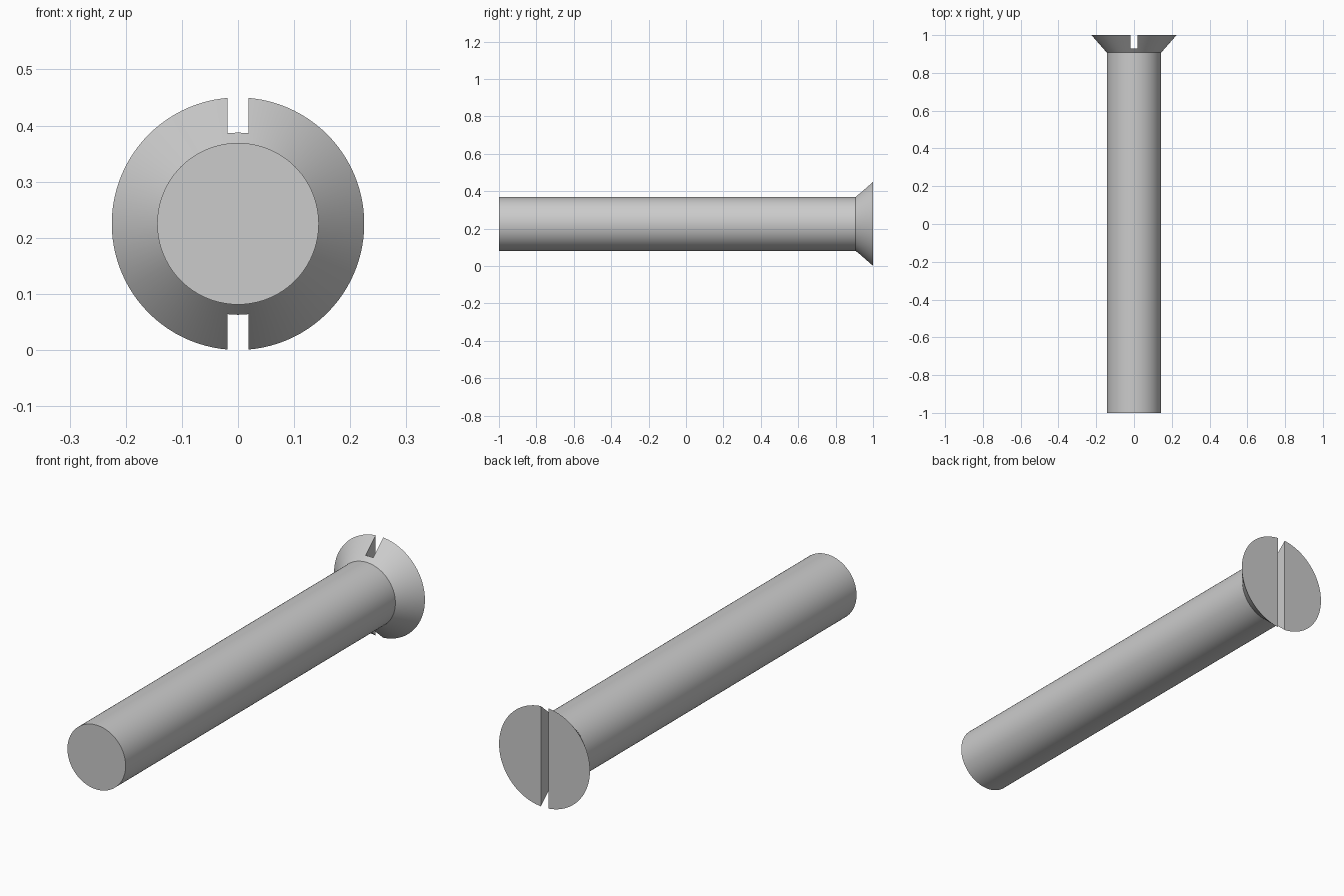
import bpy, bmesh, math
from mathutils import Matrix, Vector

if "Cube" in bpy.data.objects:
    bpy.data.objects.remove(bpy.data.objects["Cube"], do_unlink=True)

HEAD_R, SHANK_R = 0.225, 0.144
HEAD_START, SLOT_FLOOR, SLOT_WIDTH = 0.907, 0.928, 0.037
SEGMENTS = 96

steel = bpy.data.materials.new("plain steel grey")
steel.use_nodes = True
steel.diffuse_color = (0.6, 0.6, 0.6, 1)
steel.node_tree.nodes["Principled BSDF"].inputs["Base Color"].default_value = steel.diffuse_color


def add_object(name, bm):
    bmesh.ops.recalc_face_normals(bm, faces=bm.faces)
    mesh = bpy.data.meshes.new(name)
    bm.to_mesh(mesh)
    bm.free()
    mesh.materials.append(steel)
    obj = bpy.data.objects.new(name, mesh)
    bpy.context.collection.objects.link(obj)
    return obj


# Shank and countersunk head, turned as one solid about the y axis
bm = bmesh.new()
rings = []
for y, r in [(-1, SHANK_R), (HEAD_START, SHANK_R), (1, HEAD_R)]:
    angles = [math.tau * i / SEGMENTS for i in range(SEGMENTS)]
    rings.append([bm.verts.new((r * math.cos(a), y, HEAD_R + r * math.sin(a))) for a in angles])
for low, high in zip(rings, rings[1:]):
    for i in range(SEGMENTS):
        j = (i + 1) % SEGMENTS
        bm.faces.new((low[i], low[j], high[j], high[i]))
bm.faces.new(rings[0])
bm.faces.new(rings[-1])
screw = add_object("countersunk_screw", bm)

# Driver slot, open at the top and bottom of the head
bm = bmesh.new()
depth = 0.2
bmesh.ops.create_cube(bm, size=1, matrix=Matrix.LocRotScale(
    Vector((0, SLOT_FLOOR + depth / 2, HEAD_R)), None, Vector((SLOT_WIDTH, depth, 1))))
cutter = add_object("slot_cutter", bm)
cutter.hide_render = True

cut = screw.modifiers.new("slot", "BOOLEAN")
cut.operation = "DIFFERENCE"
cut.solver = "EXACT"
cut.object = cutter

bpy.ops.object.select_all(action="DESELECT")
screw.select_set(True)
bpy.context.view_layer.objects.active = screw
bpy.ops.object.modifier_apply(modifier=cut.name)
bpy.data.objects.remove(cutter, do_unlink=True)
bpy.ops.object.shade_smooth_by_angle(angle=math.radians(30))
